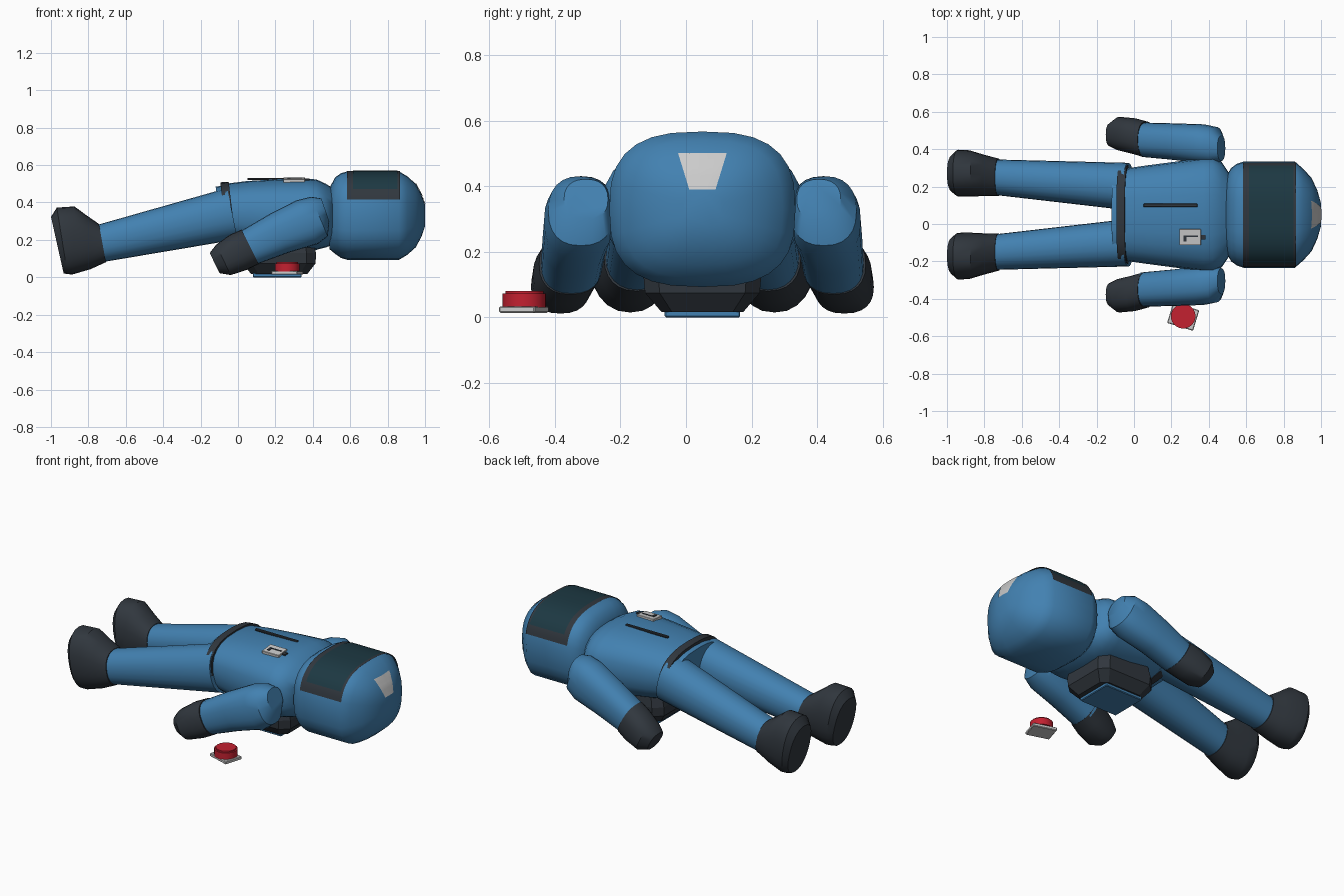
import bpy, bmesh, math
from mathutils import Vector

if "Cube" in bpy.data.objects:
    bpy.data.objects.remove(bpy.data.objects["Cube"])

MID = 0.05  # centre plane of the figure in y


def mat(name, rgb):
    m = bpy.data.materials.new(name)
    m.diffuse_color = (*rgb, 1)
    m.use_nodes = True
    m.node_tree.nodes["Principled BSDF"].inputs["Base Color"].default_value = m.diffuse_color
    return m


BLUE = mat("suit_blue", (0.055, 0.22, 0.44))
DARK = mat("dark_rubber", (0.03, 0.038, 0.048))
GLASS = mat("visor_glass", (0.012, 0.04, 0.055))
PALE = mat("pale_plastic", (0.62, 0.63, 0.62))
RED = mat("red", (0.55, 0.015, 0.03))


def finish(name, bm, m, angle=35):
    bmesh.ops.recalc_face_normals(bm, faces=bm.faces)
    me = bpy.data.meshes.new(name)
    bm.to_mesh(me)
    bm.free()
    ob = bpy.data.objects.new(name, me)
    bpy.context.collection.objects.link(ob)
    me.materials.append(m)
    bpy.ops.object.select_all(action='DESELECT')
    ob.select_set(True)
    bpy.context.view_layer.objects.active = ob
    if angle:
        bpy.ops.object.shade_smooth_by_angle(angle=math.radians(angle))
    return ob


def loft(name, secs, m, n=24, e=2.2, arc=None, phase=0.0, angle=35):
    """Skin superellipse rings; section = x, y, z, half width, half height, tilt."""
    bm = bmesh.new()
    rings = []
    for x, y, z, ry, rz, t in secs:
        u = Vector((-math.sin(t), 0, math.cos(t)))
        ring = []
        for i in range(n):
            a = arc[0] + (arc[1] - arc[0]) * i / (n - 1) if arc else phase + math.tau * i / n
            c, s = math.cos(a), math.sin(a)
            cy = math.copysign(abs(c) ** (2 / e), c) * ry
            cz = math.copysign(abs(s) ** (2 / e), s) * rz
            ring.append(bm.verts.new(Vector((x, y + cy, z)) + u * cz))
        rings.append(ring)
    for a, b in zip(rings, rings[1:]):
        for i in range(n - 1 if arc else n):
            j = (i + 1) % n
            bm.faces.new((a[i], a[j], b[j], b[i]))
    if not arc:
        bm.faces.new(rings[0])
        bm.faces.new(rings[-1])
    return finish(name, bm, m, angle)


def box(name, loc, size, m, rot=(0, 0, 0), bevel=0.0):
    bm = bmesh.new()
    bmesh.ops.create_cube(bm, size=1)
    bmesh.ops.scale(bm, vec=size, verts=bm.verts)
    if bevel:
        bmesh.ops.bevel(bm, geom=bm.edges[:], offset=bevel, segments=1, affect='EDGES')
    ob = finish(name, bm, m, 0)
    ob.location, ob.rotation_euler = loc, rot
    return ob


# Helmet
helmet = loft("helmet", [
    (0.49, MID, 0.315, 0.20, 0.165, 0), (0.52, MID, 0.33, 0.25, 0.205, 0),
    (0.55, MID, 0.33, 0.272, 0.226, 0), (0.585, MID, 0.33, 0.284, 0.237, 0),
    (0.86, MID, 0.33, 0.284, 0.237, 0), (0.905, MID, 0.33, 0.245, 0.21, 0),
    (0.95, MID, 0.33, 0.195, 0.17, 0), (0.98, MID, 0.33, 0.13, 0.115, 0),
    (1.0, MID, 0.33, 0.06, 0.058, 0)], BLUE, n=28, e=2.75, angle=45)

# Visor frame and glass wrap over the face
for name, x0, x1, a, r, m in (("visor_frame", 0.583, 0.866, 0.25, 0.002, DARK),
                              ("visor_glass", 0.615, 0.852, 0.5, 0.004, GLASS)):
    loft(name, [(x, MID, 0.33, 0.284 + r, 0.237 + r, 0) for x in (x0, x1)],
         m, n=28, e=2.75, arc=(a, math.pi - a))

# Pale patch projected on the crown
bpy.context.view_layer.update()
bm = bmesh.new()
N = 8
grid = []
for i in range(N + 1):
    z = 0.39 + 0.11 * i / N
    w = 0.04 + 0.034 * i / N
    row = []
    for j in range(N + 1):
        y = MID + w * (2 * j / N - 1)
        hit, p, nrm, _ = helmet.ray_cast(Vector((2, y, z)), Vector((-1, 0, 0)))
        row.append(bm.verts.new(p + nrm * 0.003))
    grid.append(row)
for i in range(N):
    for j in range(N):
        bm.faces.new((grid[i][j], grid[i][j + 1], grid[i + 1][j + 1], grid[i + 1][j]))
finish("crown_patch", bm, PALE)

# Torso, pelvis and belt
loft("torso", [
    (-0.06, MID, 0.345, 0.245, 0.155, 0.12), (0.06, MID, 0.34, 0.262, 0.175, 0.05),
    (0.22, MID, 0.335, 0.283, 0.19, 0), (0.37, MID, 0.335, 0.303, 0.193, 0),
    (0.42, MID, 0.335, 0.305, 0.188, 0), (0.47, MID, 0.33, 0.28, 0.17, 0),
    (0.51, MID, 0.325, 0.22, 0.15, 0)], BLUE, e=2.6)
loft("pelvis", [(-0.105, MID, 0.34, 0.235, 0.145, 0.1), (-0.04, MID, 0.345, 0.24, 0.15, 0.12)],
     BLUE, e=2.6)
loft("belt", [(-0.075, MID, 0.345, 0.262, 0.164, 0.12), (-0.03, MID, 0.345, 0.266, 0.167, 0.12)],
     DARK, e=2.6)

# Limbs, both sides
for side, s in (("left", 1), ("right", -1)):
    def limb(name, secs, m, e):
        loft(side + "_" + name, [(x, MID + s * y, z, a, b, t) for x, y, z, a, b, t in secs], m, e=e)

    limb("leg", [(-0.03, 0.15, 0.34, 0.127, 0.14, 0.2), (-0.74, 0.2, 0.18, 0.095, 0.1, 0.2)],
         BLUE, 2.2)
    limb("boot", [(-0.725, 0.2, 0.183, 0.1, 0.104, 0.18), (-0.80, 0.21, 0.188, 0.11, 0.145, 0.08),
                  (-0.88, 0.22, 0.197, 0.124, 0.182, -0.03), (-0.94, 0.222, 0.195, 0.125, 0.18, 0.16),
                  (-0.966, 0.22, 0.172, 0.1, 0.155, 0.22)], DARK, 2.3)
    limb("sleeve", [(0.05, 0.4, 0.155, 0.092, 0.098, 0.46), (0.22, 0.39, 0.235, 0.098, 0.115, 0.46),
                    (0.37, 0.377, 0.295, 0.106, 0.13, 0.46), (0.435, 0.37, 0.325, 0.1, 0.115, 0.4),
                    (0.467, 0.355, 0.36, 0.067, 0.065, 0.33)], BLUE, 2.4)
    limb("glove", [(0.065, 0.402, 0.163, 0.096, 0.103, 0.46), (0.0, 0.42, 0.133, 0.096, 0.104, 0.45),
                   (-0.078, 0.433, 0.093, 0.09, 0.09, 0.45), (-0.125, 0.427, 0.076, 0.062, 0.06, 0.45)],
         DARK, 2.4)

# Backpack and its lower panel
loft("backpack", [(0.22, MID, z, ry / 0.974, rx / 0.974, math.pi / 2) for z, ry, rx in
                  ((0.2, 0.17, 0.18), (0.13, 0.18, 0.197), (0.075, 0.175, 0.195), (0.017, 0.125, 0.15))],
     DARK, n=8, e=6, phase=math.pi / 8, angle=0)
box("backpack_panel", (0.21, MID, 0.012), (0.26, 0.23, 0.024), BLUE, bevel=0.004)

# Chest zip and badge
box("zip", (0.195, 0.1, 0.525), (0.29, 0.018, 0.012), DARK, bevel=0.003)
box("badge", (0.3, -0.07, 0.52), (0.115, 0.085, 0.02), PALE, rot=(0.1, 0, 0), bevel=0.002)
box("badge_slot", (0.272, -0.078, 0.531), (0.016, 0.032, 0.004), DARK, rot=(0.1, 0, 0))
box("badge_line", (0.308, -0.066, 0.531), (0.07, 0.008, 0.004), DARK, rot=(0.1, 0, 0))
box("badge_clip", (0.37, -0.07, 0.52), (0.022, 0.025, 0.016), DARK, rot=(0.1, 0, 0))

# Button on a small base
box("button_base", (0.263, -0.495, 0.024), (0.145, 0.115, 0.02), PALE,
    rot=(0, 0, math.radians(-17)), bevel=0.004)
bm = bmesh.new()
bmesh.ops.create_cone(bm, cap_ends=True, segments=24, radius1=0.066, radius2=0.066, depth=0.05)
rim = [ed for ed in bm.edges if all(v.co.z > 0 for v in ed.verts)]
bmesh.ops.bevel(bm, geom=rim, offset=0.008, segments=2, affect='EDGES')
finish("button_cap", bm, RED).location = (0.263, -0.493, 0.056)
